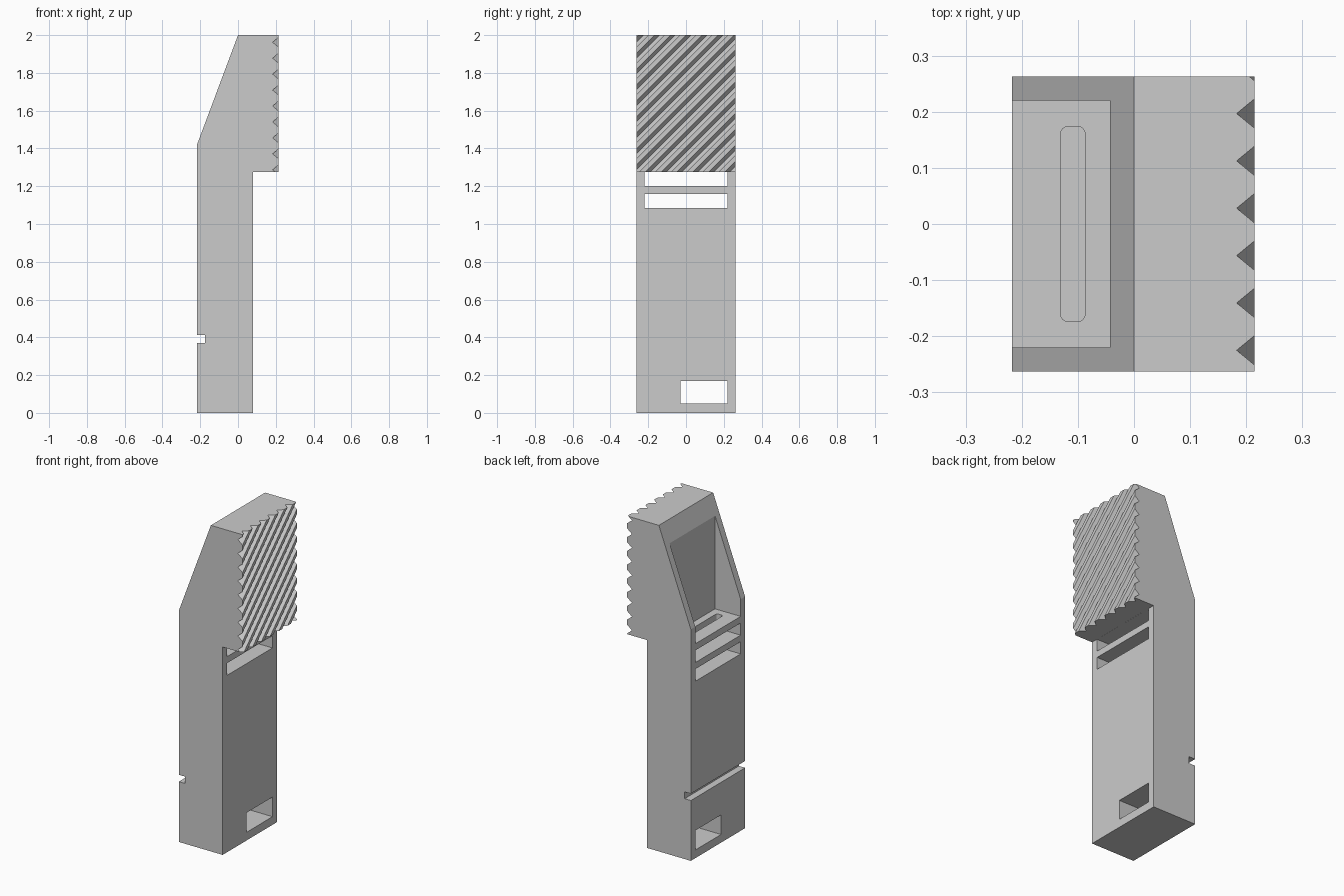
import bpy, bmesh, math
from mathutils import Vector

cube = bpy.data.objects.get("Cube")
if cube:
    bpy.data.objects.remove(cube, do_unlink=True)

# Single plain grey
grey = bpy.data.materials.new("plain_grey")
grey.use_nodes = True
grey.diffuse_color = (0.6, 0.6, 0.6, 1)
grey.node_tree.nodes["Principled BSDF"].inputs["Base Color"].default_value = (0.6, 0.6, 0.6, 1)


def prisms(name, loops, sweep):
    """One object holding a swept prism for every outline."""
    bm = bmesh.new()
    for loop in loops:
        face = bm.faces.new([bm.verts.new(p) for p in loop])
        top = bmesh.ops.extrude_face_region(bm, geom=[face])["geom"]
        verts = [v for v in top if isinstance(v, bmesh.types.BMVert)]
        bmesh.ops.translate(bm, verts=verts, vec=Vector(sweep))
    bmesh.ops.recalc_face_normals(bm, faces=bm.faces)
    mesh = bpy.data.meshes.new(name)
    bm.to_mesh(mesh)
    bm.free()
    mesh.materials.append(grey)
    obj = bpy.data.objects.new(name, mesh)
    bpy.context.scene.collection.objects.link(obj)
    return obj


def box(name, x0, x1, y0, y1, z0, z1):
    loop = [(x0, y0, z0), (x1, y0, z0), (x1, y1, z0), (x0, y1, z0)]
    return prisms(name, [loop], (0, 0, z1 - z0))


def cut(target, cutter):
    cutter.hide_render = True
    mod = target.modifiers.new("cut", 'BOOLEAN')
    mod.operation = 'DIFFERENCE'
    mod.solver = 'EXACT'
    mod.object = cutter
    bpy.context.view_layer.objects.active = target
    bpy.ops.object.modifier_apply(modifier=mod.name)
    bpy.data.objects.remove(cutter, do_unlink=True)


# Body: side profile with sloped back and overhanging head
HALF = 0.263
BACK, FRONT, HEAD = -0.217, 0.08, 0.215
profile = [(BACK, 0), (FRONT, 0), (FRONT, 1.275), (HEAD, 1.275),
           (HEAD, 2), (0, 2), (BACK, 1.42)]
body = prisms("clamp_body", [[(x, -HALF, z) for x, z in profile]], (0, 2 * HALF, 0))

# Pocket behind the head
cut(body, box("pocket_cutter", -0.4, -0.043, -0.22, 0.22, 1.315, 2.2))

# Two strap slots and the lower window
for z0, z1 in ((1.2, 1.2745), (1.085, 1.16)):
    cut(body, box("slot_cutter", -0.4, 0.15, -0.22, 0.22, z0, z1))
cut(body, box("window_cutter", -0.4, 0.4, -0.03, 0.22, 0.05, 0.17))

# Cross notch in the back
cut(body, box("notch_cutter", -0.4, -0.175, -0.4, 0.4, 0.37, 0.412))

# Rounded slot through the pocket floor
radius, outline = 0.014, []
for i, (sx, sy) in enumerate(((1, 1), (-1, 1), (-1, -1), (1, -1))):
    for j in range(7):
        a = math.radians(90 * i + 15 * j)
        outline.append((-0.109 + sx * (0.022 - radius) + radius * math.cos(a),
                        sy * (0.174 - radius) + radius * math.sin(a), 1.24))
cut(body, prisms("floor_slot_cutter", [outline], (0, 0, 0.12)))

# Diagonal V grooves across the grip face
ROOT, MOUTH, LOW = 0.183, 0.23, 1.1
half_width = 0.0264 * (MOUTH - ROOT) / (HEAD - ROOT)
grooves = []
for n in range(16):
    y = LOW - 2.225 + 0.0844 * n
    grooves.append([(ROOT, y, LOW), (MOUTH, y - half_width, LOW), (MOUTH, y + half_width, LOW)])
cut(body, prisms("groove_cutter", grooves, (0, 1, 1)))
